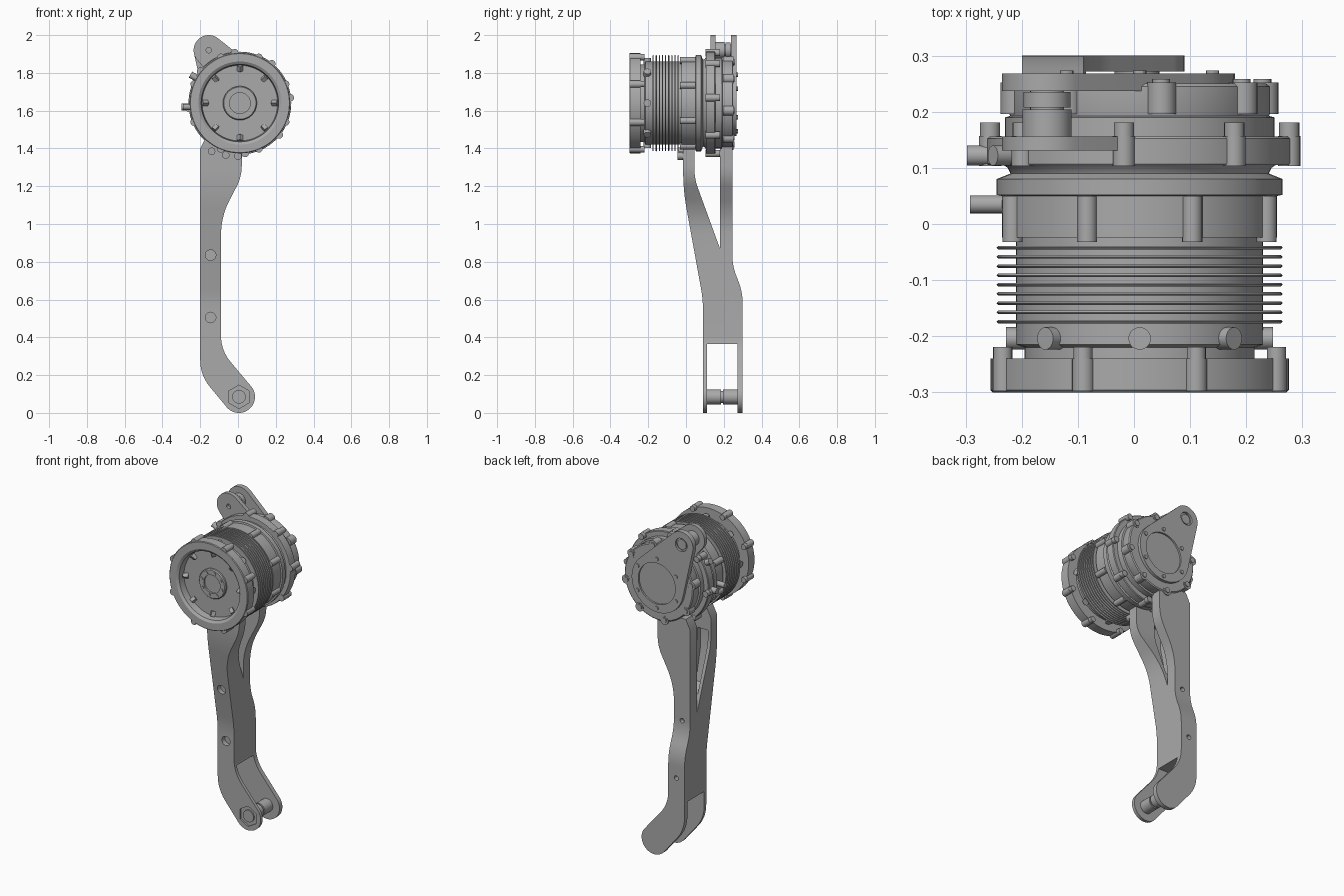
import bpy, bmesh, math
from mathutils import Vector, Matrix
from mathutils.geometry import convex_hull_2d

cube = bpy.data.objects.get("Cube")
if cube:
    bpy.data.objects.remove(cube)

grey = bpy.data.materials.new("machined grey")
grey.use_nodes = True
grey.diffuse_color = (0.4, 0.4, 0.4, 1)
grey.node_tree.nodes["Principled BSDF"].inputs["Base Color"].default_value = (0.4, 0.4, 0.4, 1)

CX, CZ = 0.01, 1.64          # motor axis
PIN = (-0.155, 1.92)         # lever pin
FOOT = (0.005, 0.085)        # foot axle
EIGHTH = math.tau / 8


def finish(name, bm):
    bmesh.ops.recalc_face_normals(bm, faces=bm.faces)
    me = bpy.data.meshes.new(name)
    bm.to_mesh(me)
    bm.free()
    me.materials.append(grey)
    ob = bpy.data.objects.new(name, me)
    bpy.context.collection.objects.link(ob)
    return ob


def prism(name, pts, axis, a, b):
    """Extrude a 2D outline along x or y."""
    bm = bmesh.new()
    at = (lambda u, v, d: (d, u, v)) if axis == "x" else (lambda u, v, d: (u, d, v))
    face = bm.faces.new([bm.verts.new(at(u, v, a)) for u, v in pts])
    ext = bmesh.ops.extrude_face_region(bm, geom=[face])
    verts = [g for g in ext["geom"] if isinstance(g, bmesh.types.BMVert)]
    bmesh.ops.translate(bm, verts=verts, vec=at(0, 0, b - a))
    return finish(name, bm)


def lathe(name, profile, steps=72):
    """Spin (radius, y) points around the motor axis."""
    bm = bmesh.new()
    vs = [bm.verts.new((CX + r, y, CZ)) for r, y in profile]
    es = [bm.edges.new(p) for p in zip(vs, vs[1:])]
    bmesh.ops.spin(bm, geom=vs + es, cent=(CX, 0, CZ), axis=(0, 1, 0),
                   angle=math.tau, steps=steps)
    bmesh.ops.remove_doubles(bm, verts=bm.verts, dist=1e-4)
    return finish(name, bm)


def rods(name, items, seg=20):
    """Cylinders given as (start, end, radius)."""
    bm = bmesh.new()
    for p, q, r in items:
        p, q = Vector(p), Vector(q)
        turn = (q - p).to_track_quat("Z", "Y").to_matrix().to_4x4()
        bmesh.ops.create_cone(bm, cap_ends=True, segments=seg, radius1=r, radius2=r,
                              depth=(q - p).length, matrix=Matrix.Translation((p + q) / 2) @ turn)
    return finish(name, bm)


def polar(angle, r, y):
    return (CX + r * math.sin(angle), y, CZ + r * math.cos(angle))


def around(name, start, r, y0, y1, size, seg=20):
    """Eight axial cylinders around the motor."""
    angles = [math.radians(start) + k * EIGHTH for k in range(8)]
    return rods(name, [(polar(t, r, y0), polar(t, r, y1), size) for t in angles], seg)


def arc(centre, r, a0, a1, n):
    ts = [math.radians(a0 + (a1 - a0) * i / n) for i in range(n + 1)]
    return [(centre[0] + r * math.cos(t), centre[1] + r * math.sin(t)) for t in ts]


def rounded(corners):
    """Outline whose (u, v, radius) corners are softened."""
    out = []
    for i, c in enumerate(corners):
        p = Vector(c[:2])
        if len(c) < 3:
            out.append(tuple(p))
            continue
        before, after = Vector(corners[i - 1][:2]), Vector(corners[(i + 1) % len(corners)][:2])
        s, e = p + (before - p).normalized() * c[2], p + (after - p).normalized() * c[2]
        for k in range(9):
            t = k / 8
            out.append(tuple(s * (1 - t) ** 2 + p * 2 * t * (1 - t) + e * t * t))
    return out


def hull(c0, r0, c1, r1):
    pts = arc(c0, r0, 0, 350, 35) + arc(c1, r1, 0, 350, 35)
    return [pts[i] for i in convex_hull_2d([Vector(p) for p in pts])]


def boolean(ob, cutter, mode="DIFFERENCE"):
    mod = ob.modifiers.new(mode.lower(), "BOOLEAN")
    mod.object, mod.operation, mod.solver = cutter, mode, "EXACT"
    bpy.context.view_layer.objects.active = ob
    bpy.ops.object.modifier_apply(modifier=mod.name)
    bpy.data.objects.remove(cutter)


# Leg: front outline crossed with forked side outline
front = rounded([(-0.17, 1.46), (-0.2, 1.4), (-0.2, 0.2, 0.08)]
                + arc(FOOT, 0.085, 220, 400, 24)
                + [(-0.09, 0.33, 0.08), (-0.09, 1.04, 0.1), (0.02, 1.25, 0.06), (0.02, 1.46)])
side = rounded([(-0.015, 1.46), (-0.015, 1.18, 0.1), (0.09, 0.6, 0.06), (0.09, -0.05),
                (0.11, -0.05), (0.11, 0.365), (0.272, 0.365), (0.272, -0.05), (0.3, -0.05),
                (0.3, 0.64, 0.06), (0.245, 0.78, 0.06), (0.245, 1.46), (0.18, 1.46),
                (0.18, 0.87), (0.045, 1.24, 0.05), (0.045, 1.46)])
leg = prism("leg", front, "y", -0.1, 0.4)
boolean(leg, prism("side_cutter", side, "x", -0.4, 0.3), "INTERSECT")
# Pocket behind the front branch, bolt holes and foot nut recess
pocket = [(0.015, 1.32), (0.015, 1.2), (0.06, 1.0), (0.17, 0.96), (0.17, 1.32)]
boolean(leg, prism("pocket_cutter", pocket, "x", -0.18, -0.11))
for z, face in ((0.835, 0.05), (0.505, 0.09)):
    boolean(leg, rods("bore_cutter", [((-0.145, -0.1, z), (-0.145, face + 0.03, z), 0.028)]))
    boolean(leg, rods("hole_cutter", [((-0.145, 0.22, z), (-0.145, 0.4, z), 0.014)]))
x, z = FOOT
boolean(leg, rods("hex_cutter", [((x, 0.07, z), (x, 0.1, z), 0.062)], 6))
rods("foot_axle", [((x, 0.1, z), (x, 0.185, z), 0.04), ((x, 0.195, z), (x, 0.29, z), 0.04),
                   ((x, 0.18, z), (x, 0.2, z), 0.032), ((x, 0.092, z), (x, 0.12, z), 0.036)], 32)

# Motor housing
lathe("front_cover", [(0, -0.25), (0.2, -0.25), (0.205, -0.29), (0.22, -0.3), (0.262, -0.3),
                      (0.266, -0.296), (0.266, -0.24), (0, -0.24)])
lathe("output_hub", [(0, -0.256), (0.055, -0.256), (0.055, -0.266), (0.085, -0.266),
                     (0.09, -0.26), (0.09, -0.245)])
lathe("stator_core", [(0, -0.245), (0.205, -0.245), (0.205, -0.22), (0.22, -0.215),
                      (0.22, -0.02), (0, -0.02)])
for i in range(9):
    y = -0.174 + i * 0.0165
    lathe("cooling_fin_%d" % (i + 1), [(0.21, y - 0.003), (0.252, y - 0.003), (0.255, y),
                                       (0.252, y + 0.003), (0.21, y + 0.003)])
lathe("middle_housing", [(0, -0.024), (0.245, -0.024), (0.245, 0.05), (0.255, 0.052),
                         (0.255, 0.08), (0.23, 0.09), (0.235, 0.1), (0.25, 0.11), (0, 0.11)])
lathe("rear_flange", [(0, 0.105), (0.27, 0.105), (0.272, 0.108), (0.272, 0.152),
                      (0.268, 0.156), (0.24, 0.156), (0.24, 0.19), (0.225, 0.194), (0, 0.194)])
lathe("rear_cover", [(0, 0.19), (0.23, 0.19), (0.232, 0.196), (0.232, 0.245),
                     (0.226, 0.25), (0, 0.25)])

# Lugs and bolts around the housing
around("front_lugs", 22.5, 0.262, -0.298, -0.24, 0.02)
around("front_bolts", 22.5, 0.264, -0.25, -0.219, 0.017)
around("middle_lugs", 22.5, 0.245, -0.032, 0.05, 0.018)
around("flange_lugs", -6, 0.268, 0.103, 0.157, 0.02)
around("flange_bolts", -6, 0.268, 0.15, 0.181, 0.018)
around("rear_lugs", 10, 0.225, 0.196, 0.252, 0.026)
around("rear_bolts", 10, 0.222, 0.245, 0.258, 0.016)
around("hub_bolts", 15, 0.07, -0.27, -0.255, 0.008, 12)
rods("radial_bolts", [(polar(k * EIGHTH, 0.2, -0.204), polar(k * EIGHTH, 0.238, -0.204), 0.02)
                      for k in range(8)])
rods("cover_clips", [(polar(k * EIGHTH, 0.17, -0.25), polar(k * EIGHTH, 0.198, -0.262), 0.016)
                     for k in range(8)], 4)
rods("side_connectors", [((-0.24, 0.122, 1.62), (-0.298, 0.122, 1.62), 0.018),
                         (polar(math.radians(-60), 0.24, 0.122),
                          polar(math.radians(-60), 0.302, 0.122), 0.018),
                         ((-0.23, 0.035, 1.62), (-0.292, 0.035, 1.62), 0.016)])
rods("leg_mount_bolts", [((bx, -0.045, bz), (bx, 0.0, bz), 0.02)
                         for bx, bz in ((-0.14, 1.385), (-0.065, 1.365), (0.0, 1.36))])

# Lever plates with the roller between them
px, pz = PIN
back = prism("lever_back_plate", hull(PIN, 0.08, (0.005, CZ), 0.175), "y", 0.237, 0.268)
boolean(back, rods("recess_cutter", [((CX, 0.258, CZ), (CX, 0.3, CZ), 0.125)], 64))
boolean(back, rods("pin_cutter", [((px, 0.255, pz), (px, 0.3, pz), 0.04)], 32))
plate = prism("lever_front_plate", hull(PIN, 0.08, (-0.01, 1.78), 0.1), "y", 0.131, 0.156)
boolean(plate, rods("pin_cutter", [((px, 0.1, pz), (px, 0.15, pz), 0.014)]))
rods("lever_roller", [((px, 0.15, pz), (px, 0.204, pz), 0.044),
                      ((px, 0.208, pz), (px, 0.235, pz), 0.042),
                      ((px, 0.15, pz), (px, 0.262, pz), 0.03)], 32)
lever_bolts = [math.radians(a) for a in range(0, 360, 60)]
rods("lever_plate_bolts", [(polar(t, 0.15, 0.26), polar(t, 0.15, 0.274), 0.012)
                           for t in lever_bolts], 12)

# Smooth round surfaces, keep edges sharp
bpy.ops.object.select_all(action="DESELECT")
for ob in bpy.context.collection.objects:
    if ob.type == "MESH" and grey.name in ob.data.materials:
        ob.select_set(True)
        bpy.context.view_layer.objects.active = ob
bpy.ops.object.shade_smooth_by_angle(angle=math.radians(30))
